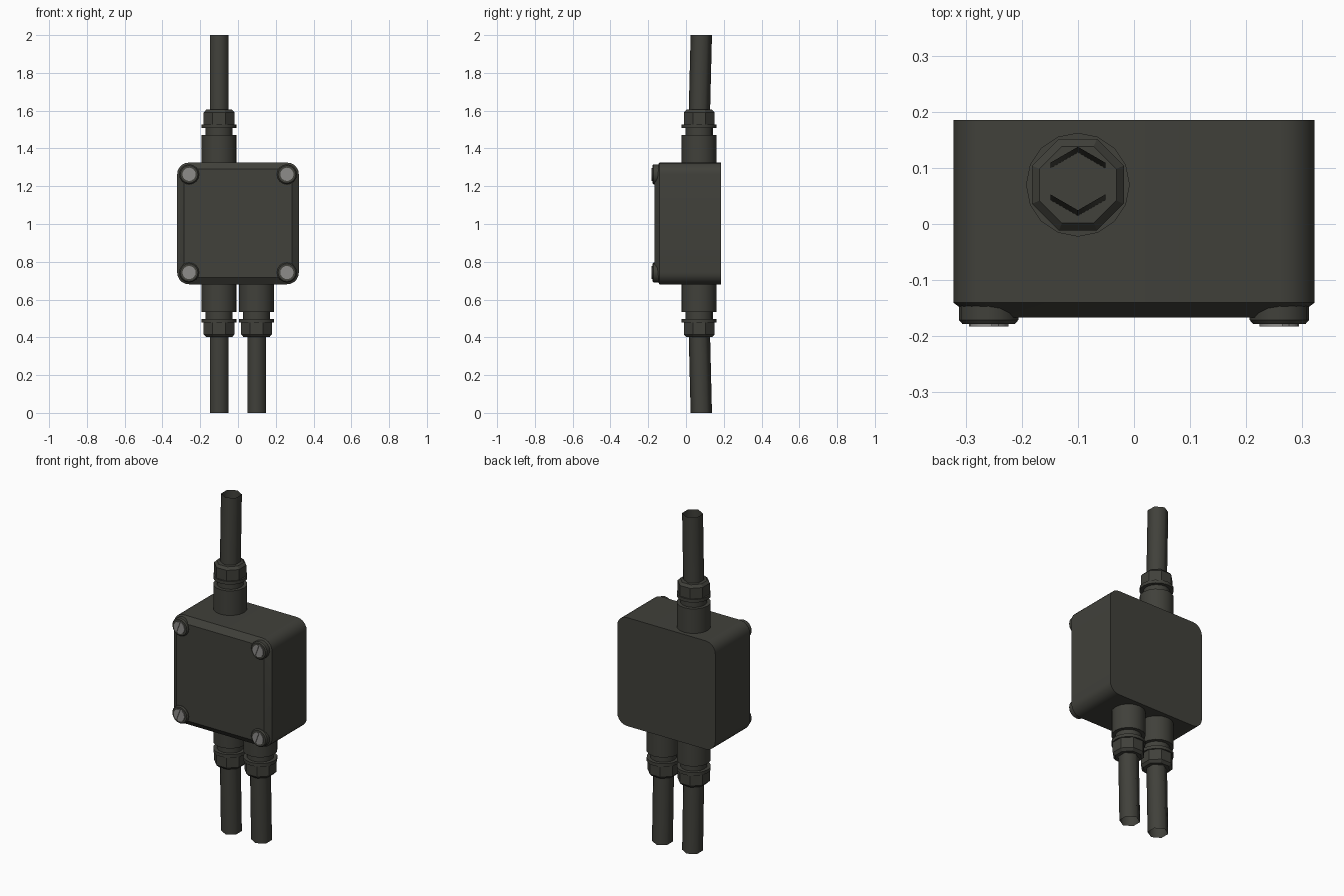
import bpy, bmesh, math
from mathutils import Vector

if "Cube" in bpy.data.objects:
    bpy.data.objects.remove(bpy.data.objects["Cube"])

def material(name, rgb):
    m = bpy.data.materials.new(name)
    m.diffuse_color = (*rgb, 1)
    m.use_nodes = True
    m.node_tree.nodes["Principled BSDF"].inputs["Base Color"].default_value = m.diffuse_color
    return m

PLASTIC = material("dark olive plastic", (0.052, 0.052, 0.043))
STEEL = material("screw grey", (0.27, 0.265, 0.255))
MID_Z = 1.003      # height of the box centre
CABLE_Y = 0.07

def loft(name, rings, mat, caps=(True, True), smooth=30):
    """Skin a list of rings of points that have equal counts."""
    bm = bmesh.new()
    vr = [[bm.verts.new(p) for p in ring] for ring in rings]
    n = len(vr[0])
    for a, b in zip(vr, vr[1:]):
        for i in range(n):
            bm.faces.new((a[i], a[(i + 1) % n], b[(i + 1) % n], b[i]))
    if caps[0]:
        bm.faces.new(vr[0][::-1])
    if caps[1]:
        bm.faces.new(vr[-1])
    bmesh.ops.recalc_face_normals(bm, faces=bm.faces)
    for f in bm.faces:
        f.smooth = True
    for e in bm.edges:
        if len(e.link_faces) == 2 and e.calc_face_angle(0) > math.radians(smooth):
            e.smooth = False
    me = bpy.data.meshes.new(name)
    bm.to_mesh(me)
    bm.free()
    me.materials.append(mat)
    ob = bpy.data.objects.new(name, me)
    bpy.context.collection.objects.link(ob)
    return ob

def circle(r, n, start=0.0):
    return [(r * math.cos(start + math.tau * i / n), r * math.sin(start + math.tau * i / n))
            for i in range(n)]

def rounded_square(half, r, y, seg=5):
    pts = []
    for k in range(4):
        c = math.pi / 4 + k * math.pi / 2
        cx = math.copysign(half - r, math.cos(c))
        cz = math.copysign(half - r, math.sin(c))
        for i in range(seg + 1):
            a = k * math.pi / 2 + i / seg * math.pi / 2
            pts.append((cx + r * math.cos(a), y, MID_Z + cz + r * math.sin(a)))
    return pts

# box with chamfered lid
loft("junction_box", [rounded_square(0.322, 0.062, 0.185),
                      rounded_square(0.322, 0.062, -0.14),
                      rounded_square(0.287, 0.045, -0.167)], PLASTIC)

# corner bosses with slotted screws
def disc(name, cx, cz, steps, mat, n=16):
    loft(name, [[(cx + x, y, cz + z) for x, z in circle(r, n)] for r, y in steps], mat)

for sx in (-1, 1):
    for sz in (-1, 1):
        cx, cz = sx * 0.259, MID_Z + sz * 0.26
        disc("screw_boss", cx, cz, [(0.053, -0.13), (0.053, -0.171), (0.047, -0.178)], PLASTIC)
        disc("screw_base", cx, cz, [(0.035, -0.17), (0.035, -0.1785)], STEEL)
        for side in (0, math.pi):
            half = [(0.035 * math.cos(side + t), 0.035 * math.sin(side + t))
                    for t in (math.radians(-80 + 160 * i / 8) for i in range(9))]
            tilt = math.radians(-20)
            half = [(x * math.cos(tilt) - z * math.sin(tilt), x * math.sin(tilt) + z * math.cos(tilt))
                    for x, z in half]
            loft("screw_head_half", [[(cx + x, y, cz + z) for x, z in half]
                                     for y in (-0.175, -0.183)], STEEL)

# cable glands: sleeve, neck, flange, octagonal nut, then an open six-sided cable
def gland(cx, s):
    def ring(r, h, n=16, start=0.0, dy=0.0):
        return [(cx + x, CABLE_Y + dy + y, MID_Z + s * h) for x, y in circle(r, n, start)]
    loft("gland_sleeve", [ring(r, h) for r, h in (
        (0.0925, 0.31), (0.0925, 0.468), (0.072, 0.468), (0.072, 0.505),
        (0.0925, 0.505), (0.0925, 0.524), (0.08, 0.524))], PLASTIC)
    loft("gland_nut", [ring(r, h, 8, math.pi / 8) for r, h in (
        (0.0885, 0.52), (0.0885, 0.587), (0.074, 0.602))], PLASTIC)
    end = 2 - MID_Z if s > 0 else MID_Z
    loft("cable", [ring(0.0565, 0.595, 6, math.pi / 2, 0.001),
                   ring(0.0565, end, 6, math.pi / 2, 0.011)],
         PLASTIC, caps=(False, False), smooth=80)

for x, s in ((-0.1, 1), (-0.1, -1), (0.098, -1)):
    gland(x, s)
